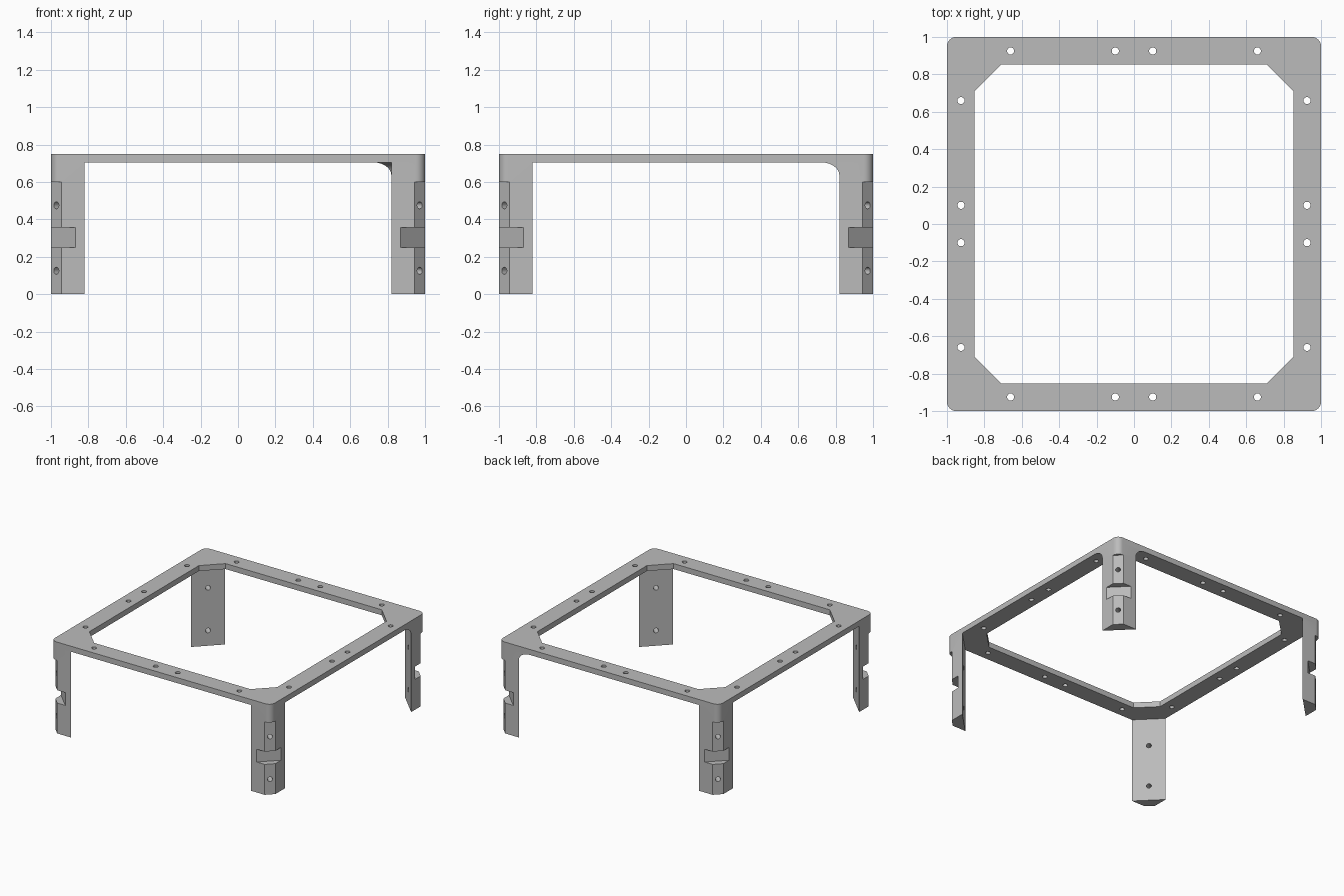
import bpy, bmesh, math
from mathutils import Matrix, Vector

if "Cube" in bpy.data.objects:
    bpy.data.objects.remove(bpy.data.objects["Cube"], do_unlink=True)

grey = bpy.data.materials.new("light grey")
grey.use_nodes = True
grey.diffuse_color = (0.5, 0.5, 0.5, 1)
grey.node_tree.nodes["Principled BSDF"].inputs["Base Color"].default_value = (0.5, 0.5, 0.5, 1)

TOP, UNDER = 0.75, 0.705       # frame top and underside heights
LEG = 1.82                     # x + y on the inner face of a leg
CORNER = 0.05                  # outer corner radius


def finish(name, bm):
    bmesh.ops.recalc_face_normals(bm, faces=bm.faces)
    mesh = bpy.data.meshes.new(name)
    bm.to_mesh(mesh)
    bm.free()
    obj = bpy.data.objects.new(name, mesh)
    bpy.context.collection.objects.link(obj)
    return obj


def loft(bm, rings):
    """Join closed rings of points; cap both ends."""
    loops = [[bm.verts.new(p) for p in ring] for ring in rings]
    for a, b in zip(loops, loops[1:]):
        for i in range(len(a)):
            j = (i + 1) % len(a)
            bm.faces.new((a[i], a[j], b[j], b[i]))
    bm.faces.new(loops[0])
    bm.faces.new(loops[-1])


def prism(bm, plan, z0, z1):
    loft(bm, [[(x, y, z) for x, y in plan] for z in (z0, z1)])


def hole(bm, centre, direction, length, radius):
    turn = Vector(direction).to_track_quat('Z', 'Y').to_matrix().to_4x4()
    bmesh.ops.create_cone(bm, cap_ends=True, segments=24, radius1=radius, radius2=radius,
                          depth=length, matrix=Matrix.Translation(centre) @ turn)


def cut(obj, cutters):
    """Subtract the cutters, keep the result, then smooth the curved faces."""
    for c in cutters:
        c.hide_render = True
        mod = obj.modifiers.new("cut", 'BOOLEAN')
        mod.operation, mod.solver, mod.object = 'DIFFERENCE', 'EXACT', c
    graph = bpy.context.evaluated_depsgraph_get()
    mesh = bpy.data.meshes.new_from_object(obj.evaluated_get(graph))
    obj.modifiers.clear()
    obj.data = mesh
    mesh.name = obj.name
    for c in cutters:
        bpy.data.objects.remove(c, do_unlink=True)
    mesh.materials.clear()
    mesh.materials.append(grey)
    bpy.ops.object.select_all(action='DESELECT')
    obj.select_set(True)
    bpy.context.view_layer.objects.active = obj
    bpy.ops.object.shade_smooth_by_angle(angle=math.radians(30))


def round_corner():
    """Points round the (+1, +1) corner, from the x side to the y side."""
    m = 1 - CORNER
    return [(m + CORNER * math.cos(a), m + CORNER * math.sin(a))
            for a in (math.pi / 2 * i / 8 for i in range(9))]


# Top frame: rounded square with a clipped square opening
outer = []
for k in range(4):
    turn = Matrix.Rotation(k * math.pi / 2, 2)
    outer += [tuple(turn @ Vector(p)) for p in round_corner()]
bm = bmesh.new()
prism(bm, outer, UNDER, TOP)
frame = finish("top_frame", bm)

opening = []
for k in range(4):
    turn = Matrix.Rotation(k * math.pi / 2, 2)
    opening += [tuple(turn @ Vector(p)) for p in ((0.853, 0.71), (0.71, 0.853))]
bm = bmesh.new()
prism(bm, opening, 0.6, 0.9)
opening_cutter = finish("opening_cutter", bm)

# Screw holes along the four rails
bm = bmesh.new()
for side in (-1, 1):
    for along in (-0.66, -0.1, 0.1, 0.66):
        hole(bm, (along, side * 0.925, UNDER), (0, 0, 1), 0.3, 0.019)
        hole(bm, (side * 0.925, along, UNDER), (0, 0, 1), 0.3, 0.019)
cut(frame, [opening_cutter, finish("screw_cutter", bm)])


def make_leg(name, sx, sy, filleted):
    # Corner prism; the fillet widens the inner face towards the frame
    levels = [(0, LEG), (UNDER, LEG)]
    if filleted:
        r = 0.07
        angles = [math.pi / 2 * i / 10 for i in range(11)]
        levels = [(0, LEG)] + [(UNDER - r + r * math.sin(a),
                                LEG - math.sqrt(2) * r * (1 - math.cos(a))) for a in angles]
    bm = bmesh.new()
    loft(bm, [[(sx * x, sy * y, z) for x, y in [(1, c - 1)] + round_corner() + [(c - 1, 1)]]
              for z, c in levels])
    leg = finish(name, bm)

    # Outer bevel and the deeper strap notch
    cutters = []
    for label, c, z0, z1 in (("bevel", 1.943, -0.1, 0.6), ("notch", 1.87, 0.25, 0.355)):
        bm = bmesh.new()
        plan = [(sx * x, sy * y) for x, y in ((c - 1.2, 1.2), (1.2, c - 1.2), (1.2, 1.2))]
        prism(bm, plan, z0, z1)
        cutters.append(finish(label + "_cutter", bm))

    # Two mounting holes through the bevel
    bm = bmesh.new()
    for z in (0.125, 0.475):
        hole(bm, (sx * 0.95, sy * 0.95, z), (sx, sy, 0), 0.6, 0.019)
    cutters.append(finish("mount_cutter", bm))
    cut(leg, cutters)


for sx, x_name in ((-1, "right"), (1, "left")):
    for sy, y_name in ((-1, "front"), (1, "back")):
        make_leg(f"{y_name}_{x_name}_leg", sx, sy, sx > 0 and sy > 0)
